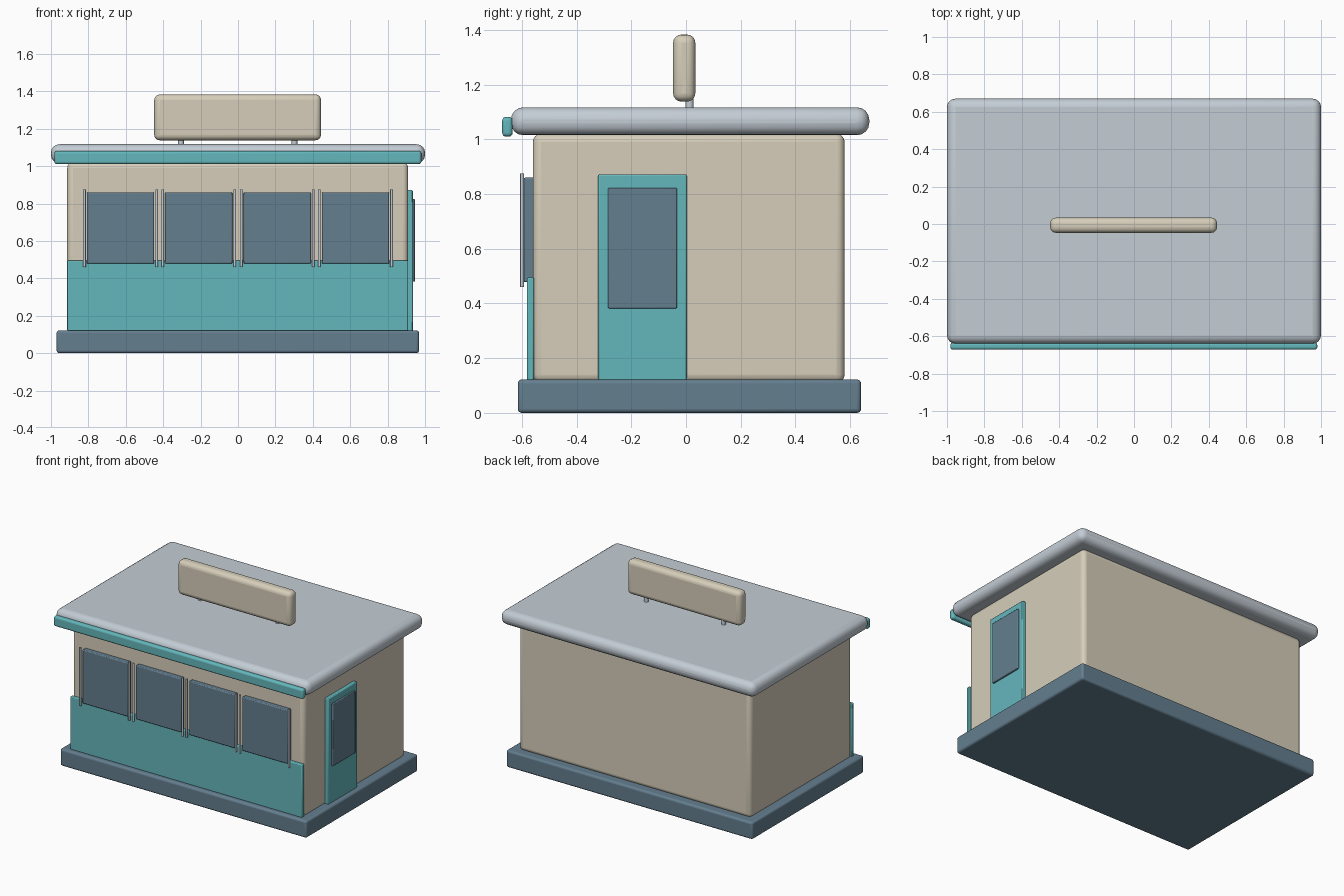
import bpy
import bmesh
from mathutils import Matrix, Vector

cube = bpy.data.objects.get("Cube")
if cube:
    bpy.data.objects.remove(cube, do_unlink=True)


def material(name, rgb):
    """Flat material from 0-255 sRGB values."""
    def linear(v):
        v /= 255
        return v / 12.92 if v < 0.04045 else ((v + 0.055) / 1.055) ** 2.4
    colour = [linear(v) for v in rgb] + [1]
    mat = bpy.data.materials.new(name)
    mat.use_nodes = True
    mat.diffuse_color = colour
    mat.node_tree.nodes["Principled BSDF"].inputs["Base Color"].default_value = colour
    return mat


cream = material("cream", (214, 206, 186))
teal = material("teal", (100, 183, 188))
slate = material("slate blue", (100, 126, 143))
grey = material("light grey", (196, 205, 213))


def finish(name, bm, mat):
    mesh = bpy.data.meshes.new(name)
    bm.to_mesh(mesh)
    bm.free()
    mesh.materials.append(mat)
    obj = bpy.data.objects.new(name, mesh)
    bpy.context.collection.objects.link(obj)
    return obj


def block(name, x, y, z, mat, radius, segments=4):
    """Rounded box spanning the given (low, high) ranges."""
    low, high = (Vector(c) for c in zip(x, y, z))
    bm = bmesh.new()
    bmesh.ops.create_cube(bm, size=1)
    bmesh.ops.scale(bm, vec=high - low, verts=bm.verts)
    obj = finish(name, bm, mat)
    obj.location = (low + high) / 2
    bevel = obj.modifiers.new("rounded edges", "BEVEL")
    bevel.width = radius
    bevel.segments = segments
    smooth(obj)
    return obj


def rod(name, x, y, z, radius, mat):
    """Upright cylinder over the z range."""
    bm = bmesh.new()
    bmesh.ops.create_cone(bm, cap_ends=True, segments=16, radius1=radius,
                          radius2=radius, depth=z[1] - z[0],
                          matrix=Matrix.Translation((x, y, sum(z) / 2)))
    smooth(finish(name, bm, mat))


def smooth(obj):
    bpy.ops.object.select_all(action="DESELECT")
    obj.select_set(True)
    bpy.context.view_layer.objects.active = obj
    bpy.ops.object.shade_smooth_by_angle()


# Main building
block("base", (-0.97, 0.968), (-0.615, 0.64), (0, 0.122), slate, 0.015)
block("body", (-0.913, 0.91), (-0.56, 0.58), (0.11, 1.02), cream, 0.03)
block("roof", (-1, 1), (-0.64, 0.67), (1.015, 1.117), grey, 0.045)
block("roof_front_trim", (-0.982, 0.98), (-0.672, -0.634), (1.01, 1.082), teal, 0.014)
block("front_panel", (-0.913, 0.91), (-0.582, -0.555), (0.118, 0.495), teal, 0.006, 2)

# Front windows, each with a rod at both sides
for number, x in enumerate((-0.628, -0.21, 0.21, 0.628), 1):
    block(f"front_window_{number}", (x - 0.18, x + 0.18), (-0.594, -0.555),
          (0.478, 0.86), slate, 0.006, 2)
    for side, dx in (("right", -0.193), ("left", 0.193)):
        rod(f"window_rod_{number}_{side}", x + dx, -0.599, (0.46, 0.875), 0.007, grey)

# Side door
block("door", (0.9, 0.935), (-0.321, 0.003), (0.118, 0.872), teal, 0.006, 2)
block("door_window", (0.925, 0.947), (-0.285, -0.033), (0.382, 0.823), slate, 0.004, 2)

# Blank board on the roof
block("roof_board", (-0.448, 0.444), (-0.047, 0.034), (1.138, 1.383), cream, 0.03)
for side, x in (("right", -0.305), ("left", 0.302)):
    rod(f"board_post_{side}", x, 0.013, (1.11, 1.16), 0.015, grey)
